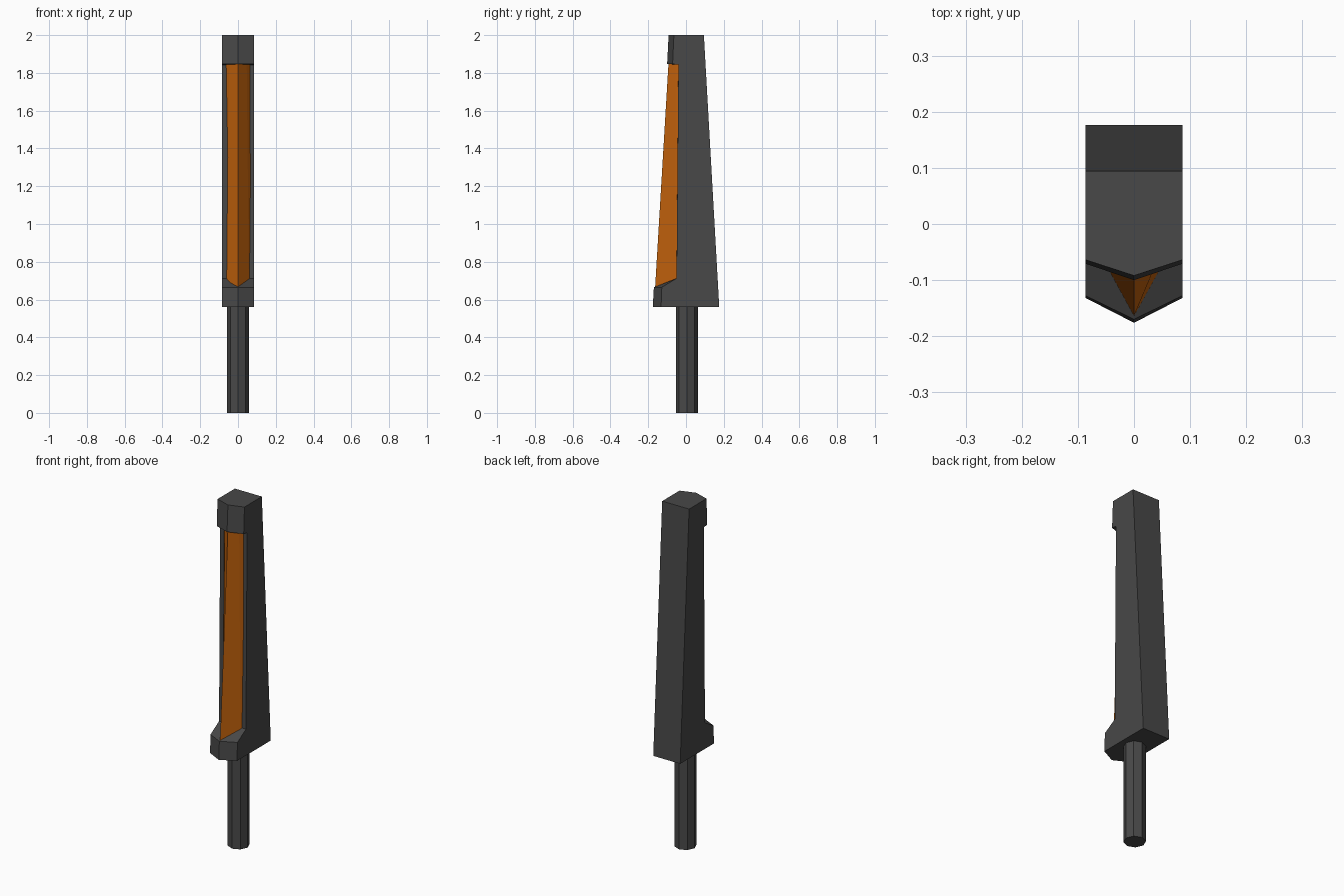
import bpy, bmesh, math

if "Cube" in bpy.data.objects:
    bpy.data.objects.remove(bpy.data.objects["Cube"])


def material(name, rgb):
    m = bpy.data.materials.new(name)
    m.diffuse_color = (*rgb, 1)
    m.use_nodes = True
    m.node_tree.nodes["Principled BSDF"].inputs["Base Color"].default_value = m.diffuse_color
    return m


grey = material("dark_grey", (0.065, 0.065, 0.065))
orange = material("orange", (0.58, 0.13, 0.004))


def loft(name, rings, mat):
    """Join equal-sized rings of points into a closed flat-shaded solid."""
    bm = bmesh.new()
    loops = [[bm.verts.new(p) for p in ring] for ring in rings]
    n = len(loops[0])
    for a, b in zip(loops, loops[1:]):
        for i in range(n):
            j = (i + 1) % n
            bm.faces.new((a[i], a[j], b[j], b[i]))
    bm.faces.new(loops[0][::-1])
    bm.faces.new(loops[-1])
    bmesh.ops.recalc_face_normals(bm, faces=bm.faces[:])
    mesh = bpy.data.meshes.new(name)
    bm.to_mesh(mesh)
    bm.free()
    mesh.materials.append(mat)
    ob = bpy.data.objects.new(name, mesh)
    bpy.context.collection.objects.link(ob)
    return ob


# Octagonal pole
loft("pole", [[(0.058 * math.cos(k * math.pi / 4),
                0.005 + 0.058 * math.sin(k * math.pi / 4), z) for k in range(8)]
              for z in (0, 0.565)], grey)


# Tapered housing with pointed base lip, recess and pointed cap
def housing_ring(z, side, ridge):
    w = 0.086
    back = 0.176 - (z - 0.56) * 0.0565
    return [(-w, back, z), (-w, side, z), (0, ridge, z), (w, side, z), (w, back, z)]


loft("housing", [housing_ring(*r) for r in (
    (0.56, -0.132, -0.176), (0.665, -0.128, -0.170), (0.712, -0.05, -0.051),
    (1.843, -0.04, -0.041), (1.847, -0.071, -0.100), (2.0, -0.064, -0.092))], grey)


# Ridged orange lens set into the recess
def lens_ring(z, ridge, corner_x, corner_y, root_x):
    return [(-root_x, -0.03, z), (-corner_x, corner_y, z), (0, ridge, z),
            (corner_x, corner_y, z), (root_x, -0.03, z)]


loft("lens", [lens_ring(0.655, -0.164, 0.058, -0.06, 0.066),
              lens_ring(1.846, -0.093, 0.046, -0.055, 0.074)], orange)
